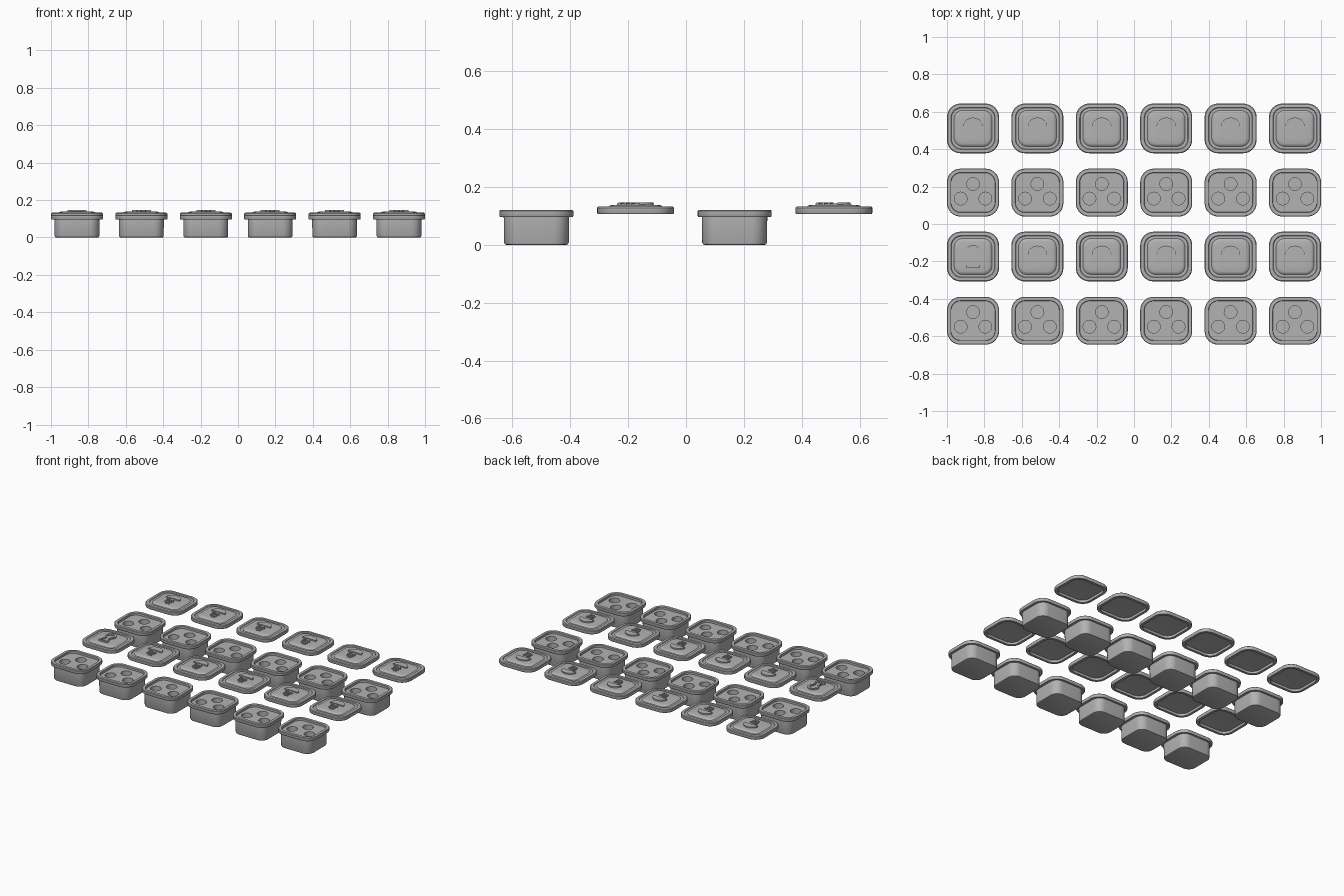
import bpy, bmesh, math

if "Cube" in bpy.data.objects:
    bpy.data.objects.remove(bpy.data.objects["Cube"], do_unlink=True)

grey = bpy.data.materials.new("plain grey")
grey.diffuse_color = (0.45, 0.45, 0.45, 1)
grey.use_nodes = True
grey.node_tree.nodes["Principled BSDF"].inputs["Base Color"].default_value = (0.45, 0.45, 0.45, 1)


def arc(cx, cy, r, start, end, n):
    """Points along an arc, angles in degrees."""
    angles = [math.radians(start + (end - start) * i / n) for i in range(n + 1)]
    return [(cx + r * math.cos(a), cy + r * math.sin(a)) for a in angles]


def rounded(hx, hy, r):
    pts = []
    for k, (sx, sy) in enumerate([(1, 1), (-1, 1), (-1, -1), (1, -1)]):
        pts += arc(sx * (hx - r), sy * (hy - r), r, 90 * k, 90 * k + 90, 8)
    return pts


def finish(bm, name):
    bmesh.ops.recalc_face_normals(bm, faces=bm.faces)
    mesh = bpy.data.meshes.new(name)
    bm.to_mesh(mesh)
    bm.free()
    mesh.materials.append(grey)
    mesh.shade_smooth()
    mesh.set_sharp_from_angle(angle=math.radians(35))
    return mesh


def loft(name, profile):
    """Closed skin through rounded rectangles given as (half x, half y, radius, z)."""
    bm = bmesh.new()
    rings = [[bm.verts.new((x, y, z)) for x, y in rounded(hx, hy, r)]
             for hx, hy, r, z in profile]
    for a, b in zip(rings, rings[1:]):
        for i in range(len(a)):
            j = (i + 1) % len(a)
            bm.faces.new((a[i], a[j], b[j], b[i]))
    bm.faces.new(rings[0])
    bm.faces.new(rings[-1])
    return finish(bm, name)


def plate(name, outlines, z0, z1):
    """Flat plate with holes: a filled curve turned into a mesh."""
    curve = bpy.data.curves.new(name, "CURVE")
    curve.dimensions = "2D"
    curve.fill_mode = "BOTH"
    curve.extrude = (z1 - z0) / 2
    for pts in outlines:
        s = curve.splines.new("POLY")
        s.points.add(len(pts) - 1)
        for p, (x, y) in zip(s.points, pts):
            p.co = (x, y, 0, 1)
        s.use_cyclic_u = True
    tmp = bpy.data.objects.new(name, curve)
    bpy.context.collection.objects.link(tmp)
    bpy.context.view_layer.update()
    bm = bmesh.new()
    bm.from_mesh(tmp.evaluated_get(bpy.context.evaluated_depsgraph_get()).to_mesh())
    bpy.data.objects.remove(tmp, do_unlink=True)
    bmesh.ops.remove_doubles(bm, verts=bm.verts, dist=1e-5)
    bmesh.ops.translate(bm, verts=bm.verts, vec=(0, 0, (z0 + z1) / 2))
    return finish(bm, name)


# Box: rounded tub with an overhanging rim and a sunken top
box = loft("box", [
    (0.112, 0.104, 0.045, 0), (0.117, 0.109, 0.05, 0.002), (0.119, 0.112, 0.052, 0.008),
    (0.12, 0.113, 0.053, 0.097), (0.137, 0.126, 0.07, 0.097), (0.139, 0.128, 0.072, 0.1),
    (0.139, 0.128, 0.072, 0.117), (0.136, 0.125, 0.069, 0.12), (0.119, 0.107, 0.052, 0.12),
    (0.117, 0.105, 0.05, 0.118), (0.117, 0.105, 0.05, 0.06)])

# Insert inside the box with three round wells
wells = [arc(x, y, 0.034, 0, 350, 35) for x, y in [(0, 0.046), (-0.066, -0.032), (0.066, -0.032)]]
insert = plate("well_insert", [rounded(0.117, 0.105, 0.05)] + wells, 0.06, 0.105)

# Lid: shallow shell, grooved rim, slightly domed panel, hollow underneath
lid = loft("lid", [
    (0.05, 0.048, 0.03, 0.125), (0.118, 0.112, 0.055, 0.122), (0.12, 0.114, 0.056, 0.107),
    (0.137, 0.131, 0.07, 0.107), (0.139, 0.133, 0.072, 0.11), (0.139, 0.133, 0.072, 0.128),
    (0.135, 0.129, 0.069, 0.132), (0.118, 0.112, 0.055, 0.133), (0.115, 0.109, 0.053, 0.129),
    (0.101, 0.096, 0.045, 0.129), (0.094, 0.089, 0.04, 0.136), (0.085, 0.08, 0.035, 0.138),
    (0.05, 0.048, 0.03, 0.139)])

# Raised screw emblem: domed head, then slanted threads narrowing to a tip
head = [(x, 0.012 + y * 0.9) for x, y in arc(0, 0, 0.051, 0, 180, 20)]
screw = [plate("screw_head", [head], 0.136, 0.147),
         plate("screw_shank", [[(-0.014, 0.014), (-0.014, -0.04), (0, -0.064),
                                (0.014, -0.04), (0.014, 0.014)]], 0.136, 0.142)]
for i in range(3):
    y, w = -0.004 - 0.019 * i, 0.027 - 0.003 * i
    screw.append(plate("screw_thread", [[(-w, y + 0.002), (-w, y - 0.005), (w, y - 0.018),
                                         (w, y - 0.010)]], 0.136, 0.146))


# Raised keyhole emblem for one lid: an outlined keyhole
def keyhole(r, half_neck, half_foot, foot):
    return [(-half_foot, foot), (half_foot, foot), (half_foot, foot + 0.02),
            (half_neck, foot + 0.028)] + arc(0, 0.025, r, -50, 230, 24) + [
            (-half_neck, foot + 0.028), (-half_foot, foot + 0.02)]


key = [plate("keyhole_outline", [keyhole(0.036, 0.023, 0.034, -0.06),
                                 keyhole(0.023, 0.011, 0.021, -0.049)], 0.136, 0.147)]


def place(mesh, x, y):
    ob = bpy.data.objects.new(mesh.name, mesh)
    ob.location = (x, y, 0)
    bpy.context.collection.objects.link(ob)


# Grid: two rows of boxes, each with a row of lids behind it
for col in range(6):
    x = (col - 2.5) * 0.3443
    for row in range(2):
        y = -0.517 + row * 0.685
        lid_y = y + 0.343
        for mesh in (box, insert):
            place(mesh, x, y)
        for mesh in [lid] + (key if (col, row) == (0, 0) else screw):
            place(mesh, x, lid_y)
